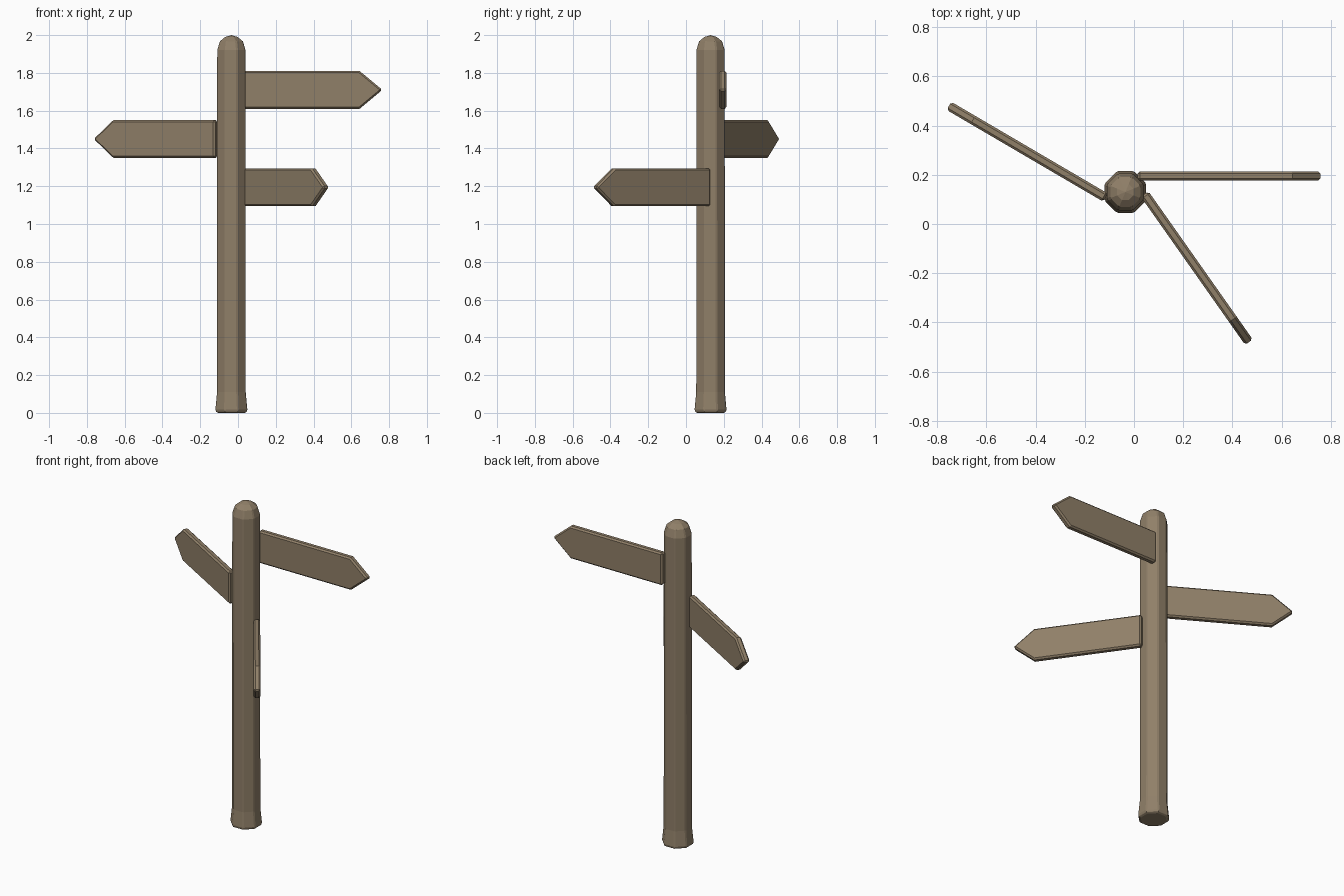
import bpy, bmesh, math
from mathutils import Matrix, Vector

if "Cube" in bpy.data.objects:
    bpy.data.objects.remove(bpy.data.objects["Cube"], do_unlink=True)

wood = bpy.data.materials.new("weathered wood")
wood.use_nodes = True
COLOUR = (0.28, 0.215, 0.14, 1)
wood.diffuse_color = COLOUR
wood.node_tree.nodes["Principled BSDF"].inputs["Base Color"].default_value = COLOUR


def finish(bm, name, bevel, angle):
    """Turn a bmesh into a flat-shaded wooden object with chamfered edges."""
    bmesh.ops.recalc_face_normals(bm, faces=bm.faces)
    mesh = bpy.data.meshes.new(name)
    bm.to_mesh(mesh)
    bm.free()
    mesh.materials.append(wood)
    obj = bpy.data.objects.new(name, mesh)
    bpy.context.collection.objects.link(obj)
    mod = obj.modifiers.new("chamfer", "BEVEL")
    mod.width = bevel
    mod.segments = 1
    mod.limit_method = "ANGLE"
    mod.angle_limit = math.radians(angle)
    return obj


# Post: octagonal, flared at the foot and domed at the top
SIDES = 8
profile = [(0.082, 0), (0.092, 0.012), (0.082, 0.11), (0.081, 1.92),
           (0.066, 1.967), (0.036, 1.99)]
bm = bmesh.new()
rings = []
for r, z in profile:
    angles = [math.tau * (i + 0.5) / SIDES for i in range(SIDES)]
    rings.append([bm.verts.new((r * math.cos(a), r * math.sin(a), z)) for a in angles])
for low, high in zip(rings, rings[1:]):
    for i in range(SIDES):
        j = (i + 1) % SIDES
        bm.faces.new((low[i], low[j], high[j], high[i]))
bm.faces.new(rings[0])
tip = bm.verts.new((0, 0, 2))
for i in range(SIDES):
    bm.faces.new((rings[-1][i], rings[-1][(i + 1) % SIDES], tip))
post = finish(bm, "post", 0.006, 40)
post.location = (-0.035, 0.13, 0)


# Signs: pointed boards running out from the post
def pointed_board(name, start, end, z, thick=0.038, half=0.1, point=0.113):
    start, end = Vector(start), Vector(end)
    run = end - start
    length = run.length
    outline = [(0, -half), (length - point, -half), (length, -0.006),
               (length, 0.006), (length - point, half), (0, half)]
    bm = bmesh.new()
    face = bm.faces.new([bm.verts.new((x, -thick / 2, h)) for x, h in outline])
    out = bmesh.ops.extrude_face_region(bm, geom=[face])
    moved = [v for v in out["geom"] if isinstance(v, bmesh.types.BMVert)]
    bmesh.ops.translate(bm, verts=moved, vec=(0, thick, 0))
    board = finish(bm, name, 0.009, 60)
    turn = Matrix.Rotation(math.atan2(run.y, run.x), 4, "Z")
    board.matrix_world = Matrix.Translation((start.x, start.y, z)) @ turn


pointed_board("upper_sign", (0.015, 0.195), (0.757, 0.195), 1.71)
pointed_board("middle_sign", (-0.115, 0.107), (-0.752, 0.48), 1.45)
pointed_board("lower_sign", (0.043, 0.122), (0.467, -0.48), 1.194)
